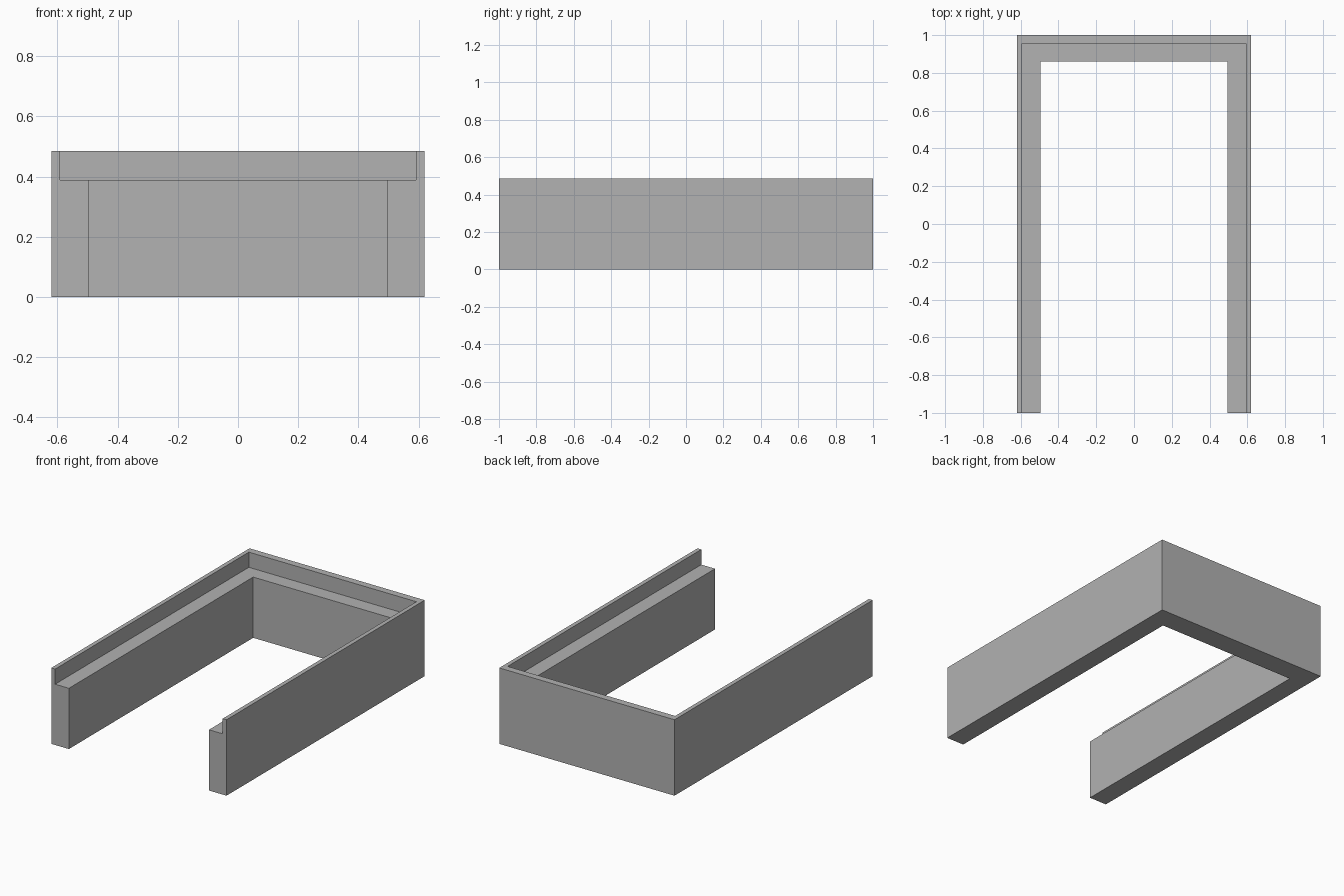
import bpy
import bmesh

if "Cube" in bpy.data.objects:
    bpy.data.objects.remove(bpy.data.objects["Cube"], do_unlink=True)

# Plain grey material
grey = bpy.data.materials.new("plain grey")
grey.use_nodes = True
colour = (0.445, 0.445, 0.445, 1)
grey.diffuse_color = colour
grey.node_tree.nodes["Principled BSDF"].inputs["Base Color"].default_value = colour

# Nested U-shaped outlines: half width and back edge
FRONT = -1.0
OUTER, LIP, INNER = (0.619, 1.0), (0.592, 0.955), (0.495, 0.86)
TOP, LEDGE = 0.485, 0.388

# Stepped cross-section: outline and height of each corner
section = [(OUTER, 0), (OUTER, TOP), (LIP, TOP),
           (LIP, LEDGE), (INNER, LEDGE), (INNER, 0)]


def station(bm, side, at_back):
    """Place the cross-section at a front end or a back corner."""
    return [bm.verts.new((side * half, back if at_back else FRONT, z))
            for (half, back), z in section]


# Sweep the section around the three walls
bm = bmesh.new()
rings = [station(bm, side, at_back)
         for side, at_back in ((-1, False), (-1, True), (1, True), (1, False))]
for a, b in zip(rings, rings[1:]):
    for i in range(len(section)):
        j = (i + 1) % len(section)
        bm.faces.new((a[i], a[j], b[j], b[i]))

# Close the two front ends
bm.faces.new(rings[0])
bm.faces.new(rings[-1])
bmesh.ops.recalc_face_normals(bm, faces=bm.faces)

mesh = bpy.data.meshes.new("stepped_frame")
bm.to_mesh(mesh)
bm.free()
mesh.materials.append(grey)
frame = bpy.data.objects.new("stepped_frame", mesh)
bpy.context.collection.objects.link(frame)
